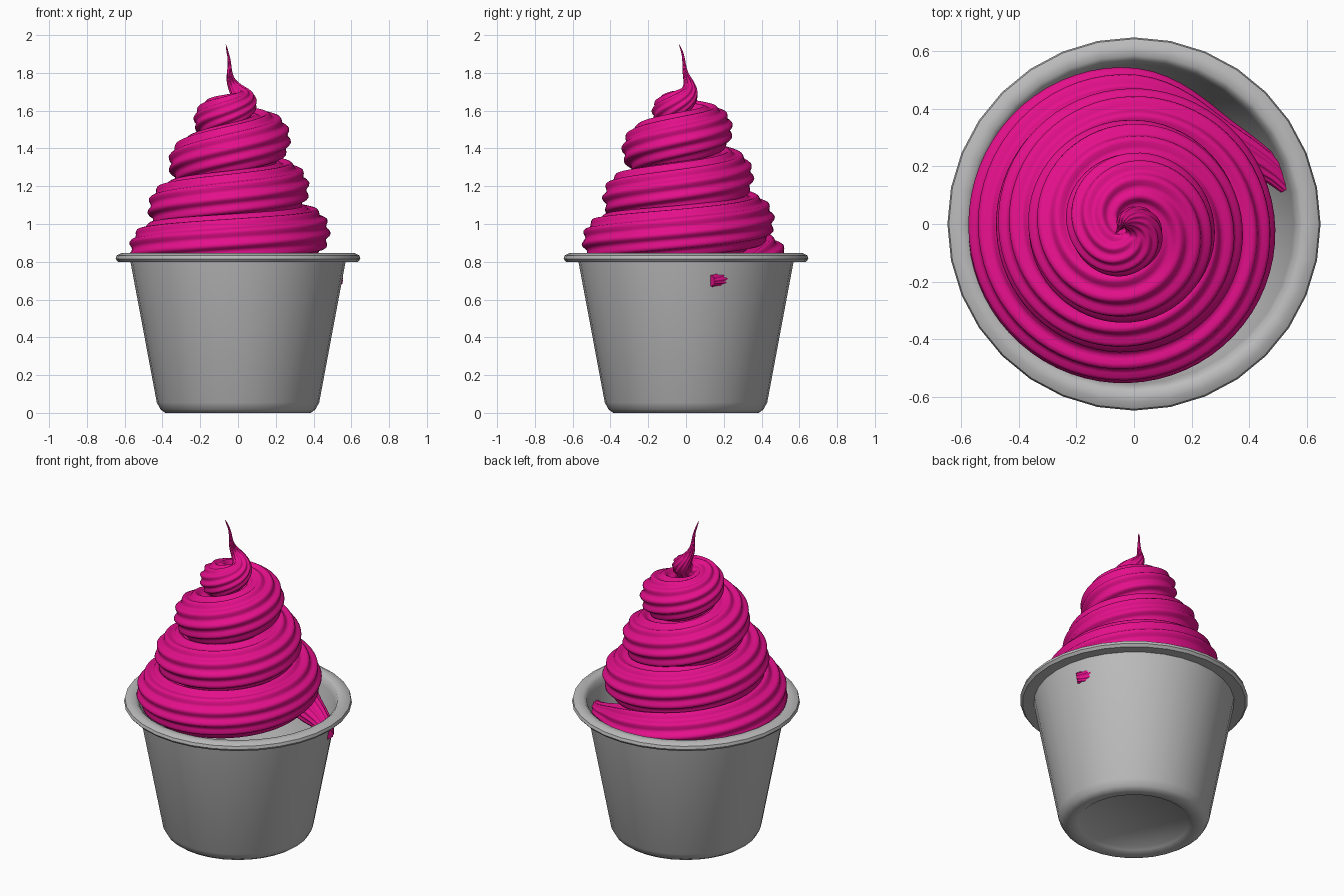
import bpy, bmesh, math
from mathutils import Vector

if "Cube" in bpy.data.objects:
    bpy.data.objects.remove(bpy.data.objects["Cube"])


def material(name, rgb):
    m = bpy.data.materials.new(name)
    m.diffuse_color = (*rgb, 1)
    m.use_nodes = True
    m.node_tree.nodes["Principled BSDF"].inputs["Base Color"].default_value = m.diffuse_color
    return m


def add_object(name, bm, mat, angle):
    bmesh.ops.recalc_face_normals(bm, faces=bm.faces)
    me = bpy.data.meshes.new(name)
    bm.to_mesh(me)
    bm.free()
    me.materials.append(mat)
    ob = bpy.data.objects.new(name, me)
    bpy.context.collection.objects.link(ob)
    bpy.ops.object.select_all(action='DESELECT')
    ob.select_set(True)
    bpy.context.view_layer.objects.active = ob
    bpy.ops.object.shade_smooth_by_angle(angle=math.radians(angle))
    return ob


def bridge(bm, rings):
    for a, b in zip(rings, rings[1:]):
        n = len(a)
        for i in range(n):
            bm.faces.new((a[i], a[(i + 1) % n], b[(i + 1) % n], b[i]))


grey = material("cup grey", (0.5, 0.5, 0.5))
pink = material("frosting pink", (0.78, 0.005, 0.26))

# Cup: lathed profile from recessed base, up the wall, over the rolled rim, down inside
profile = [(0.30, 0.025), (0.315, 0.012), (0.345, 0.002), (0.385, 0.0), (0.41, 0.018), (0.43, 0.055),
           (0.57, 0.803), (0.635, 0.80), (0.648, 0.815), (0.643, 0.833),
           (0.618, 0.846), (0.585, 0.845), (0.567, 0.83), (0.556, 0.79),
           (0.418, 0.07), (0.39, 0.045)]
SIDES = 32
bm = bmesh.new()
rings = [[bm.verts.new((r * math.cos(math.tau * i / SIDES), r * math.sin(math.tau * i / SIDES), z))
          for i in range(SIDES)] for r, z in profile]
bridge(bm, rings)
bm.faces.new(rings[0])
bm.faces.new(rings[-1])
add_object("cup", bm, grey, 45)

# Swirl path: turns, outer radius, height, tube radius
keys = [(0.04, 0.62, 0.70, 0.03), (0.125, 0.53, 0.745, 0.085), (0.25, 0.56, 0.80, 0.13),
        (0.5, 0.545, 0.865, 0.135), (1.0, 0.525, 0.955, 0.135), (1.5, 0.445, 1.085, 0.135),
        (2.0, 0.415, 1.19, 0.135), (2.5, 0.335, 1.325, 0.13), (3.0, 0.315, 1.455, 0.13),
        (3.5, 0.195, 1.56, 0.10), (3.75, 0.165, 1.60, 0.085), (4.0, 0.13, 1.655, 0.062),
        (4.2, 0.065, 1.735, 0.03), (4.35, 0.03, 1.80, 0.014), (4.47, 0.02, 1.87, 0.007),
        (4.57, 0.03, 1.925, 0.004), (4.6, 0.037, 1.95, 0.001)]
CENTRE = Vector((-0.035, -0.015, 0))


def sample(t):
    # Smooth interpolation between keys (cubic Hermite, uneven spacing)
    k = max(i for i in range(len(keys) - 1) if keys[i][0] <= t or i == 0)
    a, b = keys[k], keys[k + 1]
    p, q = keys[max(k - 1, 0)], keys[min(k + 2, len(keys) - 1)]
    h = b[0] - a[0]
    u = (t - a[0]) / h
    out = []
    for c in (1, 2, 3):
        m0 = (b[c] - p[c]) / (b[0] - p[0]) * h
        m1 = (q[c] - a[c]) / (q[0] - a[0]) * h
        out.append((2*u**3 - 3*u*u + 1) * a[c] + (u**3 - 2*u*u + u) * m0
                   + (3*u*u - 2*u**3) * b[c] + (u**3 - u*u) * m1)
    return out


path = []
STEPS = 300
for i in range(STEPS + 1):
    t = keys[0][0] + (keys[-1][0] - keys[0][0]) * i / STEPS
    outer, z, tube = sample(t)
    tube = max(tube, 0.001)
    r = outer - tube * 1.07
    a = math.tau * t
    path.append((CENTRE + Vector((r * math.cos(a), r * math.sin(a), z)), tube))

# Frosting: ridged nozzle section swept along the path with a minimum-twist frame
RIDGES, PTS = 12, 72
bm = bmesh.new()
rings = []
normal, old = Vector((0, 0, 1)), None
for i, (p, tube) in enumerate(path):
    tan = (path[min(i + 1, STEPS)][0] - path[max(i - 1, 0)][0]).normalized()
    if old:
        normal = old.rotation_difference(tan) @ normal
    normal = (normal - tan * normal.dot(tan)).normalized()
    side = tan.cross(normal)
    old = tan
    ring = []
    for j in range(PTS):
        a = math.tau * j / PTS
        rad = tube * (1 + 0.075 * math.cos(RIDGES * a))
        ring.append(bm.verts.new(p + (normal * math.cos(a) + side * math.sin(a)) * rad))
    rings.append(ring)
bridge(bm, rings)
bm.faces.new(rings[0])
bm.faces.new(rings[-1])
add_object("frosting_swirl", bm, pink, 60)
